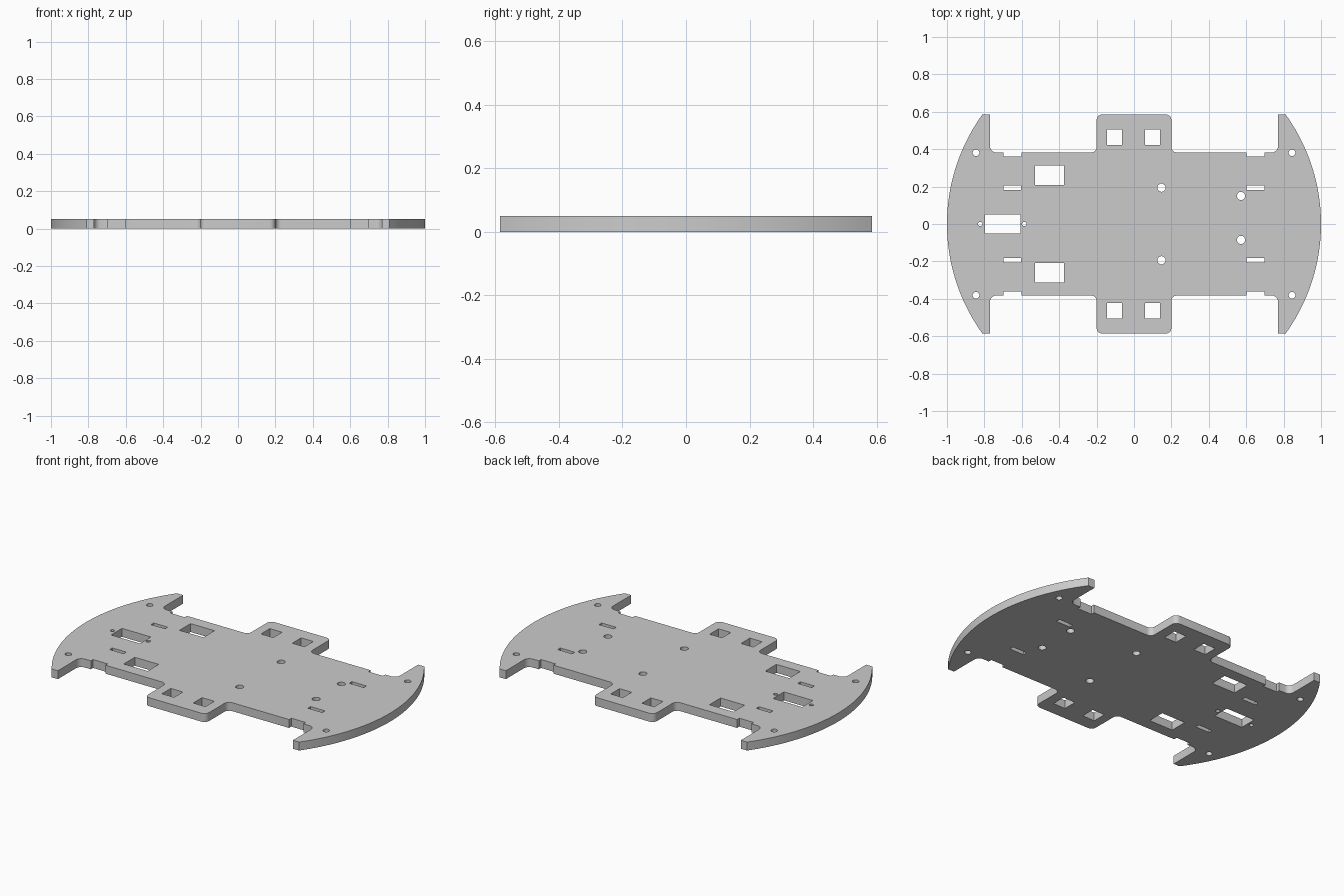
import bpy, bmesh
from math import sin, cos, pi, asin, radians
from mathutils import Vector

if "Cube" in bpy.data.objects:
    bpy.data.objects.remove(bpy.data.objects["Cube"])

T = 0.05          # plate thickness
TOP = 0.586       # half width across the tabs and horns


def arc(cx, cy, r, a0, a1, n):
    """Points on an arc, angles in degrees."""
    return [(cx + r * cos(radians(a0 + (a1 - a0) * i / n)),
             cy + r * sin(radians(a0 + (a1 - a0) * i / n))) for i in range(n + 1)]


def circle(cx, cy, r, n=24):
    return arc(cx, cy, r, 0, 360, n)[:-1]


def rect(x0, x1, y0, y1):
    return [(x0, y0), (x1, y0), (x1, y1), (x0, y1)]


# One quarter of the outline: rim, horn, wheel bay, motor notch, side tab
horn = math_angle = asin(TOP) * 180 / pi
quarter = arc(0, 0, 1, 0, horn, 20)
quarter += [(0.77, TOP)]
quarter += arc(0.735, 0.417, 0.035, 0, -90, 6)
quarter += [(0.697, 0.382), (0.697, 0.361), (0.602, 0.361), (0.602, 0.382)]
quarter += arc(0.23, 0.412, 0.03, 270, 180, 6)
quarter += arc(0.17, TOP - 0.03, 0.03, 0, 90, 6)

# Mirror the quarter into the full loop
half = quarter + [(-x, y) for x, y in reversed(quarter)][:-1]
outline = half + [(-1, 0)] + [(x, -y) for x, y in reversed(half)][:-1]
loops = [outline]

# Cut-outs mirrored front to back
for s in (1, -1):
    for x0, x1 in ((-0.145, -0.065), (0.06, 0.14)):
        loops.append(rect(x0, x1, s * 0.422, s * 0.505))       # tab windows
    loops.append(rect(-0.53, -0.373, s * 0.209, s * 0.313))    # switch windows
    for x0, x1 in ((-0.697, -0.605), (0.602, 0.697)):
        loops.append(rect(x0, x1, s * 0.181, s * 0.206))       # motor slots
    for x in (-0.845, 0.845):
        loops.append(circle(x, s * 0.381, 0.018))              # horn holes
    loops.append(circle(0.147, s * 0.194, 0.022))              # centre holes

# Single cut-outs
loops.append(rect(-0.797, -0.607, -0.05, 0.052))
loops += [circle(0.572, 0.15, 0.022), circle(0.572, -0.085, 0.022)]
loops += [circle(-0.822, 0, 0.012), circle(-0.587, 0, 0.012)]

# Filled, extruded 2D curve
curve = bpy.data.curves.new("chassis_plate", 'CURVE')
curve.dimensions = '2D'
curve.fill_mode = 'BOTH'
curve.extrude = T / 2
for pts in loops:
    sp = curve.splines.new('POLY')
    sp.points.add(len(pts) - 1)
    for p, (x, y) in zip(sp.points, pts):
        p.co = (x, y, 0, 1)
    sp.use_cyclic_u = True
plate = bpy.data.objects.new("chassis_plate", curve)
bpy.context.collection.objects.link(plate)
bpy.context.view_layer.objects.active = plate
plate.select_set(True)
bpy.ops.object.convert(target='MESH')
plate = bpy.context.object

# Weld walls to faces, stand the plate on the ground
bm = bmesh.new()
bm.from_mesh(plate.data)
bmesh.ops.remove_doubles(bm, verts=bm.verts, dist=1e-5)
bmesh.ops.translate(bm, verts=bm.verts, vec=Vector((0, 0, T / 2)))
bmesh.ops.recalc_face_normals(bm, faces=bm.faces)
bm.to_mesh(plate.data)
bm.free()
bpy.ops.object.shade_smooth_by_angle(angle=radians(30))
